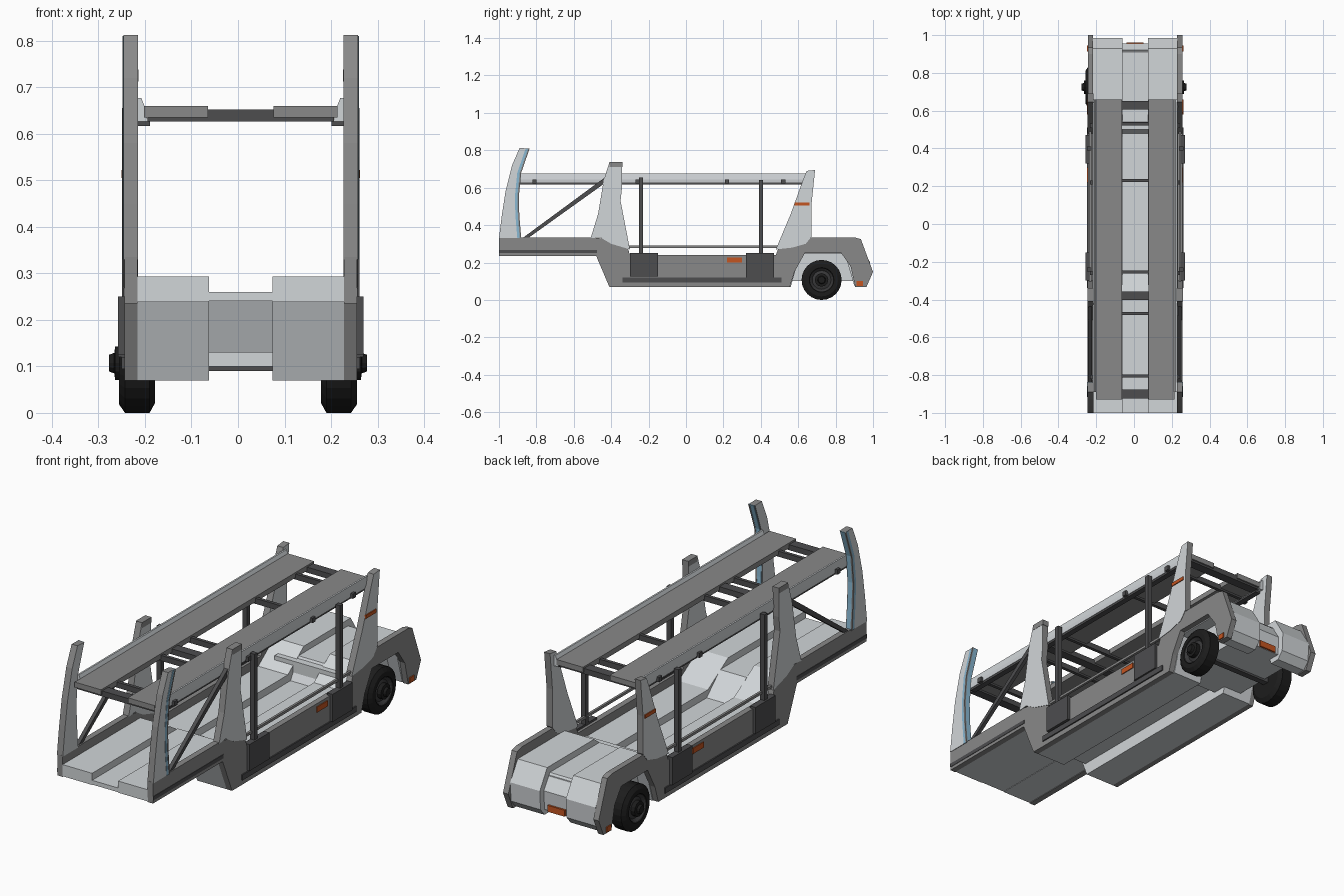
import bpy, bmesh, math

if "Cube" in bpy.data.objects:
    bpy.data.objects.remove(bpy.data.objects["Cube"])

CX = 0.006  # body centre line


def mat(name, r, g, b):
    m = bpy.data.materials.new(name)
    m.diffuse_color = (r, g, b, 1)
    m.use_nodes = True
    m.node_tree.nodes["Principled BSDF"].inputs["Base Color"].default_value = m.diffuse_color
    return m


LIGHT = mat("light_grey", 0.64, 0.67, 0.69)
MID = mat("mid_grey", 0.25, 0.25, 0.25)
DARK = mat("dark_grey", 0.075, 0.075, 0.078)
TYRE = mat("tyre_black", 0.012, 0.012, 0.012)
RIM = mat("rim_grey", 0.04, 0.04, 0.042)
ORANGE = mat("reflector_orange", 0.55, 0.09, 0.015)
BLUE = mat("pale_blue", 0.25, 0.48, 0.65)


def finish(name, bm, mats):
    bmesh.ops.recalc_face_normals(bm, faces=bm.faces)
    me = bpy.data.meshes.new(name)
    bm.to_mesh(me)
    bm.free()
    for m in mats:
        me.materials.append(m)
    ob = bpy.data.objects.new(name, me)
    bpy.context.collection.objects.link(ob)
    return ob


def prism(bm, ring_a, ring_b):
    a = [bm.verts.new(p) for p in ring_a]
    b = [bm.verts.new(p) for p in ring_b]
    bm.faces.new(a)
    bm.faces.new(b[::-1])
    for i in range(len(a)):
        j = (i + 1) % len(a)
        bm.faces.new((a[i], b[i], b[j], a[j]))


def side(name, pts, x0, x1, m, edge=None):
    """Extrude a (y, z) profile between x0 and x1 on both sides."""
    bm = bmesh.new()
    for s in (1, -1):
        prism(bm, [(CX + s * x0, y, z) for y, z in pts],
              [(CX + s * x1, y, z) for y, z in pts])
    ob = finish(name, bm, [m, edge or m])
    for f in ob.data.polygons:  # edge faces take the second colour
        f.material_index = int(abs(f.normal.x) < 0.5)
    return ob


def rect(y0, y1, z0, z1):
    return [(y0, z0), (y1, z0), (y1, z1), (y0, z1)]


def centre(name, pts, hx, m):
    bm = bmesh.new()
    prism(bm, [(CX - hx, y, z) for y, z in pts], [(CX + hx, y, z) for y, z in pts])
    return finish(name, bm, [m])


def lathe(name, pts, m, segs=24, cy=0.725, cz=0.107):
    """Spin an (x, radius) profile about the wheel axle, both sides."""
    bm = bmesh.new()
    for s in (1, -1):
        rings = []
        for x, r in pts:
            rings.append([bm.verts.new((s * x, cy + r * math.cos(2 * math.pi * k / segs),
                                        cz + r * math.sin(2 * math.pi * k / segs)))
                          for k in range(segs)])
        for a, b in zip(rings, rings[1:]):
            for k in range(segs):
                n = (k + 1) % segs
                bm.faces.new((a[k], a[n], b[n], b[k]))
        bm.faces.new(rings[0])
        bm.faces.new(rings[-1])
    return finish(name, bm, [m])


# side frame with wheel arch
side("side_frame", [
    (-1, .235), (-.48, .235), (-.41, .07), (.555, .07), (.58, .15), (.635, .25),
    (.83, .25), (.88, .18), (.905, .07), (.965, .07), (1, .15), (.935, .325),
    (.9, .335), (.66, .335), (.5, .29), (.48, .24), (-.3, .24), (-.32, .31),
    (-.5, .335), (-1, .335)], .222, .25, MID)
side("front_stripe", rect(-1, -.475, .25, .268), .245, .252, DARK)
side("lower_skirt", rect(-.34, .51, .094, .12), .245, .256, DARK)

# lower deck: two tracks and a recessed centre channel
side("deck_track", [
    (-1, .238), (-1, .293), (-.42, .293), (-.27, .2), (.46, .2), (.58, .29),
    (.93, .29), (.985, .2), (.98, .11), (.95, .075), (.9, .075), (.85, .245),
    (.61, .245), (.56, .07), (-.41, .07), (-.48, .238)], .068, .223, LIGHT)
centre("deck_channel", [
    (-1, .24), (-1, .26), (-.36, .26), (-.26, .165), (.48, .165), (.54, .26),
    (.91, .26), (.955, .19), (.95, .1), (.86, .1), (.55, .13), (-.42, .13),
    (-.47, .24)], .07, LIGHT)
centre("rear_belly", rect(.5, .92, .1, .25), .165, LIGHT)
centre("axle", rect(.71, .74, .09, .12), .2, DARK)

# pillars: pale faces with darker edges
side("front_pillar", [
    (-.51, .33), (-.47, .46), (-.44, .64), (-.41, .735), (-.342, .735), (-.342, .6),
    (-.35, .53), (-.325, .4), (-.3, .27), (-.4, .3), (-.46, .335)],
    .221, .252, LIGHT, MID)
side("front_pillar_cap", rect(-.41, -.34, .712, .738), .22, .253, MID)
side("rear_pillar", [
    (.48, .27), (.56, .46), (.625, .64), (.645, .69), (.69, .695), (.672, .52),
    (.672, .34), (.64, .3), (.57, .28)], .221, .252, LIGHT, MID)
REAR = [(-.885, .33), (-.895, .45), (-.898, .55), (-.885, .68), (-.84, .81)]
FRONT = [(-.89, .812), (-.93, .72), (-.965, .58), (-.985, .45), (-1, .33)]
side("front_post", REAR + FRONT, .221, .252, LIGHT, MID)
side("post_light_strip", [(y + .003, z) for y, z in REAR] +
     [(y - .017, z) for y, z in REAR[::-1]], .226, .2535, BLUE)
side("post_edge_trim", [(y + .004, z) for y, z in REAR] +
     [(y - .004, z) for y, z in REAR[::-1]], .2475, .2545, MID)

# upper deck: tracks, rails and cross bars
side("upper_track", rect(-.93, .66, .635, .66), .07, .208, MID)
side("upper_underframe", rect(-.89, .64, .617, .627), .195, .222, DARK)
bm = bmesh.new()
for s in (1, -1):
    sec = [(.2, .627), (.224, .627), (.226, .645), (.222, .677), (.214, .677), (.205, .655)]
    prism(bm, [(CX + s * x, -.89, z) for x, z in sec],
          [(CX + s * x, .66, z) for x, z in sec])
finish("upper_rail", bm, [LIGHT])
for y, w in ((.63, .045), (.53, .016), (.23, .016), (-.255, .016), (-.38, .045),
             (-.475, .016), (-.805, .016), (-.9, .045)):
    centre("cross_bar", rect(y - w / 2, y + w / 2, .626, .652), .2, DARK)
for y in (-.81, -.26, .22, .52):
    side("rail_roller", rect(y - .011, y + .011, .622, .645), .215, .238, DARK)

# lift struts, housings and braces
for y, z0, z1 in ((-.24, .25, .655), (.4, .25, .64)):
    side("lift_strut", rect(y - .011, y + .011, z0, z1), .232, .255, DARK)
for y, z in ((-.225, .125), (.395, .12)):
    side("strut_housing", rect(y - .075, y + .075, z, .25), .235, .264, DARK)
side("diagonal_brace", [(-.875, .33), (-.845, .33), (-.405, .645), (-.42, .665)],
     .228, .246, DARK)
side("safety_rail", rect(-.31, .49, .278, .29), .232, .243, MID)

# reflectors
side("side_reflector", rect(.22, .3, .2, .226), .248, .254, ORANGE)
side("pillar_reflector", rect(.58, .66, .505, .522), .25, .256, ORANGE)
side("fender_reflector", rect(.912, .945, .075, .1), .248, .255, ORANGE)
centre("rear_reflector", rect(.952, .961, .1, .13), .045, ORANGE)

# wheels
lathe("tyre", [(.178, .055), (.178, .085), (.19, .107), (.243, .107), (.256, .088),
               (.256, .066), (.24, .06)], TYRE)
lathe("wheel_rim", [(.2, .062), (.252, .062), (.24, .05), (.244, .036)], RIM)
lathe("wheel_hub", [(.22, .036), (.264, .036), (.266, .022), (.277, .018)], TYRE, 12)
